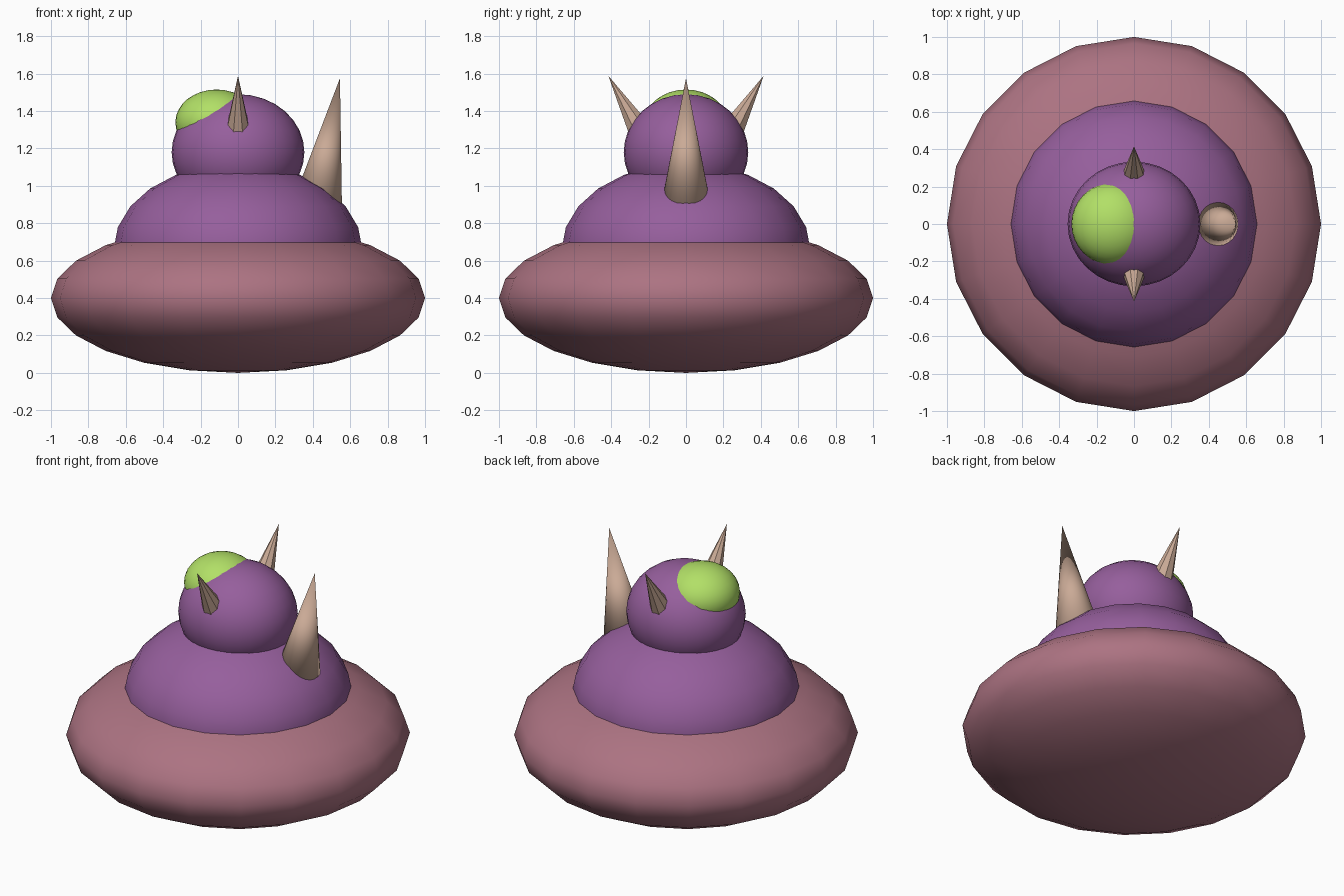
import bpy, bmesh, math
from mathutils import Matrix, Vector

if "Cube" in bpy.data.objects:
    bpy.data.objects.remove(bpy.data.objects["Cube"])


def material(name, rgb):
    m = bpy.data.materials.new(name)
    m.diffuse_color = (*rgb, 1)
    m.use_nodes = True
    m.node_tree.nodes["Principled BSDF"].inputs["Base Color"].default_value = m.diffuse_color
    return m


ROSE = material("dusty_rose", (0.413, 0.171, 0.223))
PURPLE = material("purple", (0.305, 0.114, 0.335))
GREEN = material("lime_green", (0.445, 0.745, 0.135))
TAN = material("horn_tan", (0.591, 0.402, 0.305))


def finish(name, bm, mat, smooth):
    mesh = bpy.data.meshes.new(name)
    bm.to_mesh(mesh)
    bm.free()
    for p in mesh.polygons:
        p.use_smooth = smooth
    mesh.materials.append(mat)
    obj = bpy.data.objects.new(name, mesh)
    bpy.context.collection.objects.link(obj)
    return obj


def ellipsoid(name, centre, radii, segments, rings, mat):
    bm = bmesh.new()
    bmesh.ops.create_uvsphere(bm, u_segments=segments, v_segments=rings, radius=1)
    bmesh.ops.transform(bm, verts=bm.verts,
                        matrix=Matrix.Translation(centre) @ Matrix.Diagonal((*radii, 1)))
    return finish(name, bm, mat, True)


def horn(name, tip, direction, length, radius, sides, mat, smooth):
    # cone whose point sits at tip, aimed along direction
    bm = bmesh.new()
    bmesh.ops.create_cone(bm, cap_ends=True, segments=sides, radius1=radius,
                          radius2=0, depth=length)
    d = Vector(direction).normalized()
    turn = d.to_track_quat('Z', 'Y').to_matrix().to_4x4()
    move = Matrix.Translation(Vector(tip) - d * length / 2)
    spin = Matrix.Rotation(math.pi / sides, 4, 'Z')
    bmesh.ops.transform(bm, verts=bm.verts, matrix=move @ turn @ spin)
    bmesh.ops.remove_doubles(bm, verts=bm.verts, dist=1e-5)
    return finish(name, bm, mat, smooth)


# stacked body
ellipsoid("base", (0, 0, 0.4), (1, 1, 0.4), 20, 12, ROSE)
ellipsoid("body", (0, 0, 0.66), (0.665, 0.665, 0.46), 20, 12, PURPLE)
ellipsoid("head", (0, 0, 1.18), (0.355, 0.333, 0.31), 32, 16, PURPLE)

# green eye bulging from the upper left of the head
ellipsoid("eye", (-0.115, 0, 1.34), (0.22, 0.22, 0.175), 32, 16, GREEN)

# faceted horns on both sides of the head
for name, s in (("front_horn", -1), ("back_horn", 1)):
    horn(name, (0, s * 0.415, 1.588), (0, s * 0.5, 0.866), 0.36, 0.072, 8, TAN, False)

# large smooth horn on the body
big = horn("tail_horn", (0.545, 0, 1.575),
           (math.sin(math.radians(10)), 0, math.cos(math.radians(10))),
           0.75, 0.1455, 24, TAN, True)
